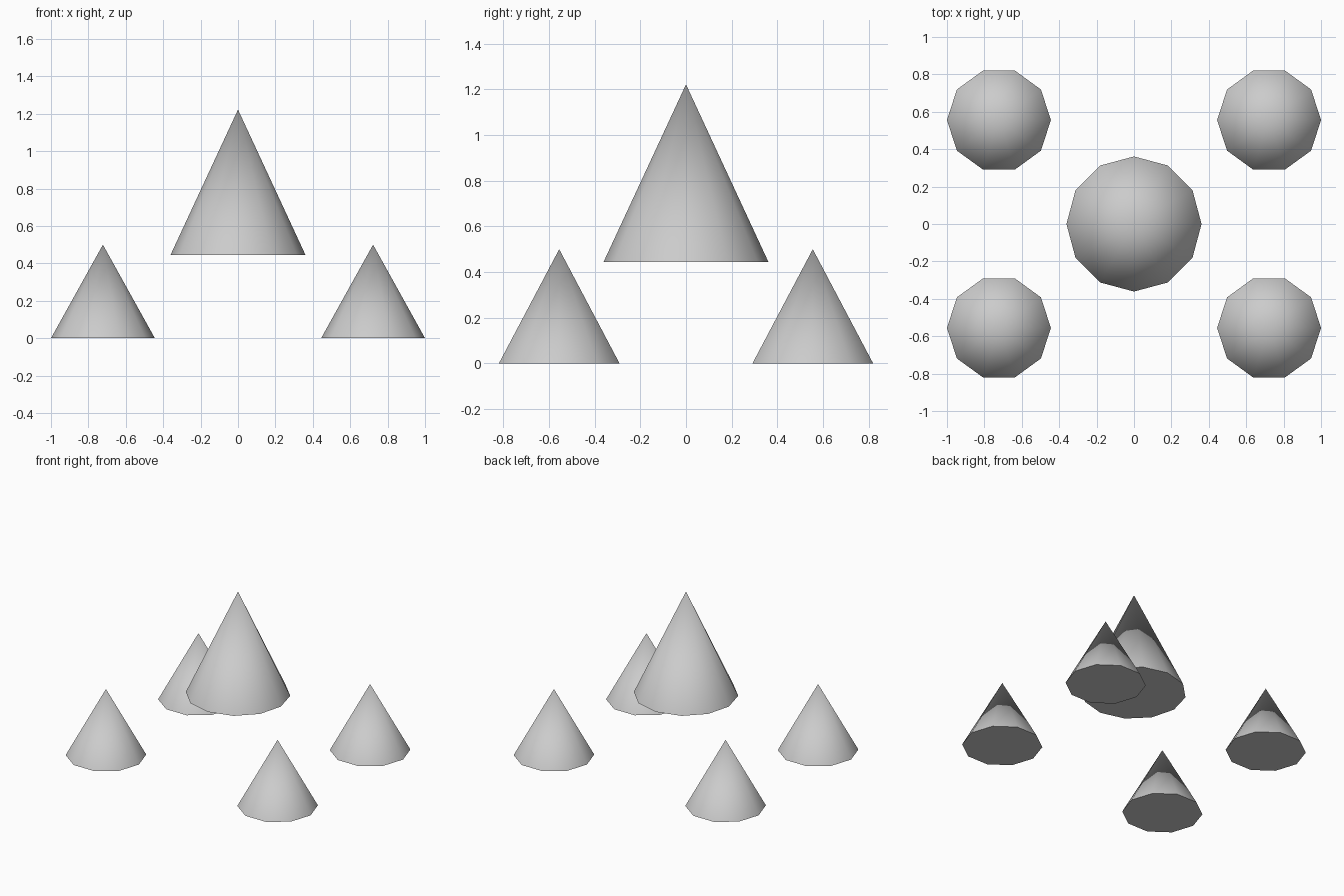
import bpy
import math

if "Cube" in bpy.data.objects:
    bpy.data.objects.remove(bpy.data.objects["Cube"])

U = 2 / 3.6  # design unit: overall width of 3.6 units becomes 2

grey = bpy.data.materials.new("light_grey")
grey.diffuse_color = (0.6, 0.6, 0.6, 1)
grey.use_nodes = True
grey.node_tree.nodes["Principled BSDF"].inputs["Base Color"].default_value = grey.diffuse_color


def cone(name, sides, radius, height, x, y, base_z):
    """Closed cone standing on base_z, with a corner pointing along +x."""
    bpy.ops.mesh.primitive_cone_add(
        vertices=sides, radius1=radius * U, radius2=0, depth=height * U,
        location=(x * U, y * U, (base_z + height / 2) * U))
    obj = bpy.context.object
    obj.name = name
    # Put a corner exactly on the x axis (the primitive starts on the y axis)
    obj.rotation_euler.z = math.pi / 2
    obj.data.materials.append(grey)
    # Smooth sides, sharp base rim
    bpy.ops.object.shade_smooth_by_angle(angle=math.radians(40))
    return obj


# Large floating cone in the middle
cone("centre_cone", 12, 0.65, 1.4, 0, 0, 0.8)

# Four small cones at the corners
for side, sx in (("left", -1), ("right", 1)):
    for end, sy in (("front", -1), ("back", 1)):
        cone(f"{end}_{side}_cone", 10, 0.5, 0.9, 1.3 * sx, 1.0 * sy, 0)
